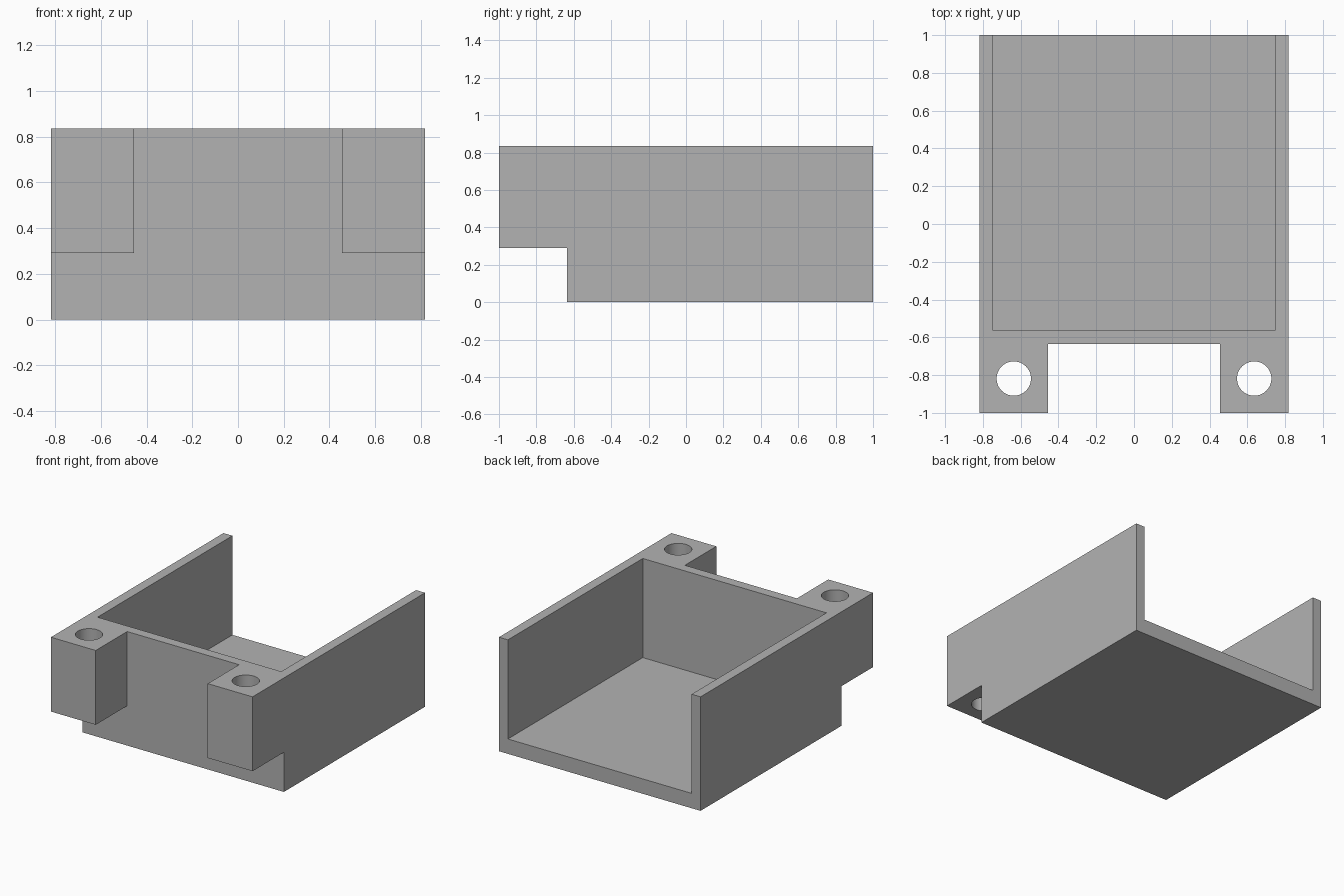
import bpy
import bmesh
from mathutils import Matrix

cube = bpy.data.objects.get("Cube")
if cube:
    bpy.data.objects.remove(cube, do_unlink=True)

U = 2 / 110                       # design unit: the tray is 110 units long
WIDTH, HEIGHT, LENGTH = 90 * U, 46 * U, 110 * U
WALL, FLOOR, TAB = 4 * U, 6 * U, 20 * U
TAB_BOTTOM, HOLE_RADIUS = 16 * U, 5 * U
FRONT, BACK = -LENGTH / 2, LENGTH / 2
BODY_FRONT = FRONT + TAB
HALF = WIDTH / 2
OVER = 0.1                        # how far cutters overshoot

grey = bpy.data.materials.new("plain_grey")
grey.use_nodes = True
colour = (0.448, 0.448, 0.448, 1)
grey.diffuse_color = colour
grey.node_tree.nodes["Principled BSDF"].inputs["Base Color"].default_value = colour


def add_object(name, bm):
    bmesh.ops.recalc_face_normals(bm, faces=bm.faces)
    mesh = bpy.data.meshes.new(name)
    bm.to_mesh(mesh)
    bm.free()
    mesh.materials.append(grey)
    obj = bpy.data.objects.new(name, mesh)
    bpy.context.collection.objects.link(obj)
    return obj


def box(name, low, high):
    bm = bmesh.new()
    size = [h - l for l, h in zip(low, high)]
    centre = [(h + l) / 2 for l, h in zip(low, high)]
    matrix = Matrix.Translation(centre) @ Matrix.Diagonal((*size, 1))
    bmesh.ops.create_cube(bm, size=1, matrix=matrix)
    return add_object(name, bm)


def cylinder(name, x, y):
    bm = bmesh.new()
    bmesh.ops.create_cone(bm, cap_ends=True, segments=48, radius1=HOLE_RADIUS,
                          radius2=HOLE_RADIUS, depth=2 * HEIGHT,
                          matrix=Matrix.Translation((x, y, HEIGHT / 2)))
    return add_object(name, bm)


def cut(target, cutter):
    cutter.hide_render = True
    mod = target.modifiers.new("cut", "BOOLEAN")
    mod.operation = "DIFFERENCE"
    mod.solver = "EXACT"
    mod.object = cutter
    bpy.context.view_layer.objects.active = target
    bpy.ops.object.modifier_apply(modifier=mod.name)
    bpy.data.objects.remove(cutter, do_unlink=True)


# Solid body: stepped side profile extruded across the width
bm = bmesh.new()
profile = [(BODY_FRONT, 0), (BACK, 0), (BACK, HEIGHT), (FRONT, HEIGHT),
           (FRONT, TAB_BOTTOM), (BODY_FRONT, TAB_BOTTOM)]
face = bm.faces.new([bm.verts.new((-HALF, y, z)) for y, z in profile])
extruded = bmesh.ops.extrude_face_region(bm, geom=[face])["geom"]
bmesh.ops.translate(bm, vec=(WIDTH, 0, 0),
                    verts=[v for v in extruded if isinstance(v, bmesh.types.BMVert)])
tray = add_object("mounting_tray", bm)

# Cavity, open at the top and back
cut(tray, box("cavity_cutter", (WALL - HALF, BODY_FRONT + WALL, FLOOR),
              (HALF - WALL, BACK + OVER, HEIGHT + OVER)))

# Gap between the two front tabs
cut(tray, box("gap_cutter", (TAB - HALF, FRONT - OVER, -OVER),
              (HALF - TAB, BODY_FRONT, HEIGHT + OVER)))

# Screw hole through each tab
for side in (-1, 1):
    cut(tray, cylinder("hole_cutter", side * (HALF - TAB / 2), FRONT + TAB / 2))

# Smooth hole walls, sharp edges elsewhere
bpy.ops.object.select_all(action="DESELECT")
tray.select_set(True)
bpy.context.view_layer.objects.active = tray
bpy.ops.object.shade_smooth_by_angle(angle=0.5)
